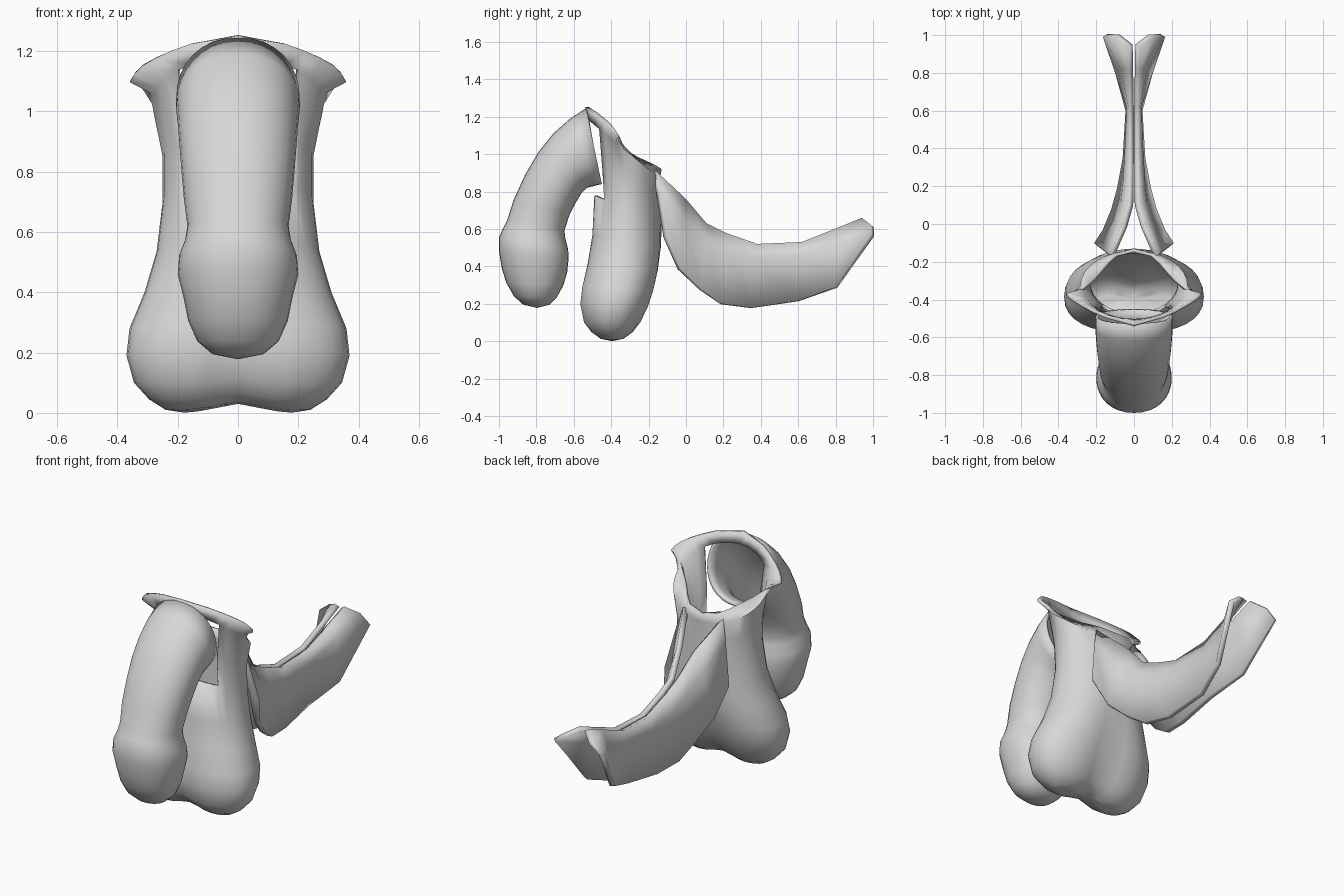
import bpy, bmesh, math
from mathutils import Vector

cube = bpy.data.objects.get("Cube")
if cube:
    bpy.data.objects.remove(cube, do_unlink=True)

grey = bpy.data.materials.new("light_grey")
grey.use_nodes = True
GREY = (0.68, 0.68, 0.68, 1)
grey.diffuse_color = GREY
grey.node_tree.nodes["Principled BSDF"].inputs["Base Color"].default_value = GREY

SIDES = 32


def finish(name, bm, thickness, angle, mirror=False):
    """Turn a bmesh sheet into a thick, smoothly shaded object."""
    mesh = bpy.data.meshes.new(name)
    bm.to_mesh(mesh)
    bm.free()
    obj = bpy.data.objects.new(name, mesh)
    bpy.context.collection.objects.link(obj)
    mesh.materials.append(grey)
    solid = obj.modifiers.new("thickness", "SOLIDIFY")
    solid.thickness = thickness
    solid.offset = -1
    if mirror:
        obj.modifiers.new("mirror", "MIRROR").use_clip = False
    bpy.ops.object.select_all(action="DESELECT")
    obj.select_set(True)
    bpy.context.view_layer.objects.active = obj
    bpy.ops.object.shade_smooth_by_angle(angle=math.radians(angle))
    return obj


def section(front, back, half, power=1.0, cleft=0.0, lift=0.0):
    """Closed ring between a front and a back point (y, z)."""
    ring = []
    for i in range(SIDES):
        a = 2 * math.pi * i / SIDES
        s, c = math.sin(a), math.cos(a)
        x = half * math.copysign(abs(s) ** power, s)
        t = 0.5 - 0.5 * math.copysign(abs(c) ** power, c)
        middle = math.exp(-(x / 0.1) ** 2)
        t += (0.5 - t) * cleft * middle
        y = front[0] + (back[0] - front[0]) * t
        z = front[1] + (back[1] - front[1]) * t + lift * middle
        ring.append(Vector((x, y, z)))
    return ring


def loft(rings, pole, skip=None):
    """Join rings, close the last one at a pole, leave out skipped faces."""
    bm = bmesh.new()
    rows = [[bm.verts.new(p) for p in ring] for ring in rings]
    for r, (upper, lower) in enumerate(zip(rows, rows[1:])):
        for i in range(SIDES):
            j = (i + 1) % SIDES
            if not (skip and skip(r, i)):
                bm.faces.new((upper[i], lower[i], lower[j], upper[j]))
    tip = bm.verts.new(pole)
    for i in range(SIDES):
        bm.faces.new((rows[-1][i], tip, rows[-1][(i + 1) % SIDES]))
    return bm


# Flared rim of the sac, as half a profile from front to back
rim_half = [Vector(p) for p in (
    (0, -.54, 1.25), (.18, -.49, 1.22), (.31, -.42, 1.16), (.365, -.38, 1.10),
    (.27, -.335, 1.05), (.21, -.29, 1.0), (.11, -.16, .94), (0, -.13, .92))]


def rim_point(i):
    k = min(i, SIDES - i) * (len(rim_half) - 1) / (SIDES / 2)
    n = min(int(k), len(rim_half) - 2)
    p = rim_half[n].lerp(rim_half[n + 1], k - n)
    return Vector((-p.x, p.y, p.z)) if i > SIDES / 2 else p


# Two-lobed hollow sac, with an opening in front for the shaft
sac_sections = [
    ((-.52, 1.18), (-.14, .87), .285, 1, 0, 0),
    ((-.50, .93), (-.135, .77), .25, 1, 0, 0),
    ((-.49, .78), (-.13, .62), .25, 1, 0, 0),
    ((-.51, .57), (-.125, .50), .27, .95, .05, 0),
    ((-.54, .42), (-.135, .38), .31, .9, .1, 0),
    ((-.57, .29), (-.16, .27), .36, .85, .15, 0),
    ((-.58, .20), (-.19, .18), .37, .85, .2, 0),
    ((-.56, .10), (-.23, .10), .345, .85, .25, .01),
    ((-.52, .045), (-.27, .045), .295, .85, .3, .02),
    ((-.47, .01), (-.32, .01), .24, .85, .3, .025),
    ((-.42, .0), (-.37, .0), .18, 1, .3, .03)]
rings = [[rim_point(i) for i in range(SIDES)]]
rings += [section(*s) for s in sac_sections]
opening = lambda r, i: r in (1, 2) and (i < 4 or i >= SIDES - 4)
finish("sac", loft(rings, (0, -.395, .03), opening), .018, 50)

# Curved shaft with a wider rounded end
shaft_sections = [
    ((-.535, 1.245), (-.45, .84), .205),
    ((-.62, 1.19), (-.49, .83), .205),
    ((-.71, 1.11), (-.53, .82), .20),
    ((-.79, 1.01), (-.56, .79), .195),
    ((-.86, .89), (-.595, .73), .188),
    ((-.92, .76), (-.625, .67), .18),
    ((-.955, .65), (-.65, .59), .168),
    ((-.98, .60), (-.645, .55), .175),
    ((-1.0, .555), (-.63, .49), .195),
    ((-1.0, .48), (-.628, .44), .20),
    ((-.985, .39), (-.635, .37), .18),
    ((-.96, .31), (-.655, .30), .165),
    ((-.92, .24), (-.69, .235), .135),
    ((-.87, .195), (-.73, .195), .085)]
shaft_rings = [section(f, b, h, .93) for f, b, h in shaft_sections]
finish("shaft", loft(shaft_rings, (0, -.795, .178)), .018, 60)

# Pair of curved rear plates: top edge, shoulder, bottom edge at each station
stations = [
    ((.13, -.16, .91), (.16, -.14, .80), (.21, -.10, .56)),
    ((.06, .00, .76), (.10, -.01, .64), (.165, -.03, .39)),
    ((.03, .11, .63), (.07, .11, .54), (.12, .08, .28)),
    ((.03, .21, .58), (.06, .21, .48), (.09, .19, .20)),
    ((.03, .38, .52), (.05, .37, .45), (.06, .35, .178)),
    ((.03, .62, .53), (.04, .62, .46), (.045, .60, .215)),
    ((.03, .82, .61), (.07, .82, .53), (.10, .80, .29)),
    ((.03, .94, .66), (.10, .99, .62), (.165, .99, .57))]
bm = bmesh.new()
grid = [[bm.verts.new(p) for p in row] for row in stations]
for a, b in zip(grid, grid[1:]):
    for c in range(len(a) - 1):
        bm.faces.new((a[c], a[c + 1], b[c + 1], b[c]))
finish("rear_plates", bm, .03, 35, mirror=True)
